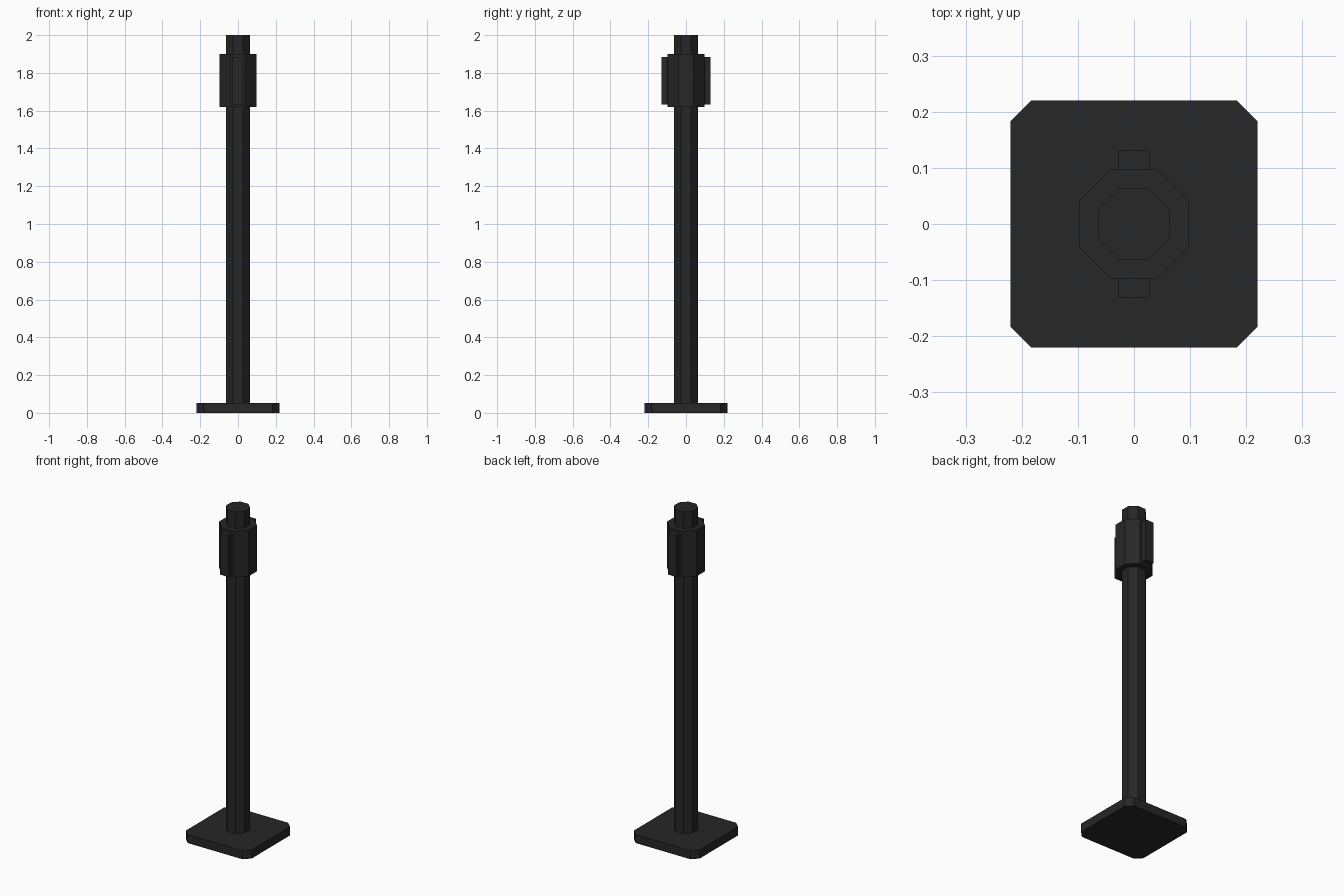
import bpy, bmesh, math

if "Cube" in bpy.data.objects:
    bpy.data.objects.remove(bpy.data.objects["Cube"])

mat = bpy.data.materials.new("dark_metal")
mat.diffuse_color = (0.02, 0.02, 0.02, 1)
mat.use_nodes = True
mat.node_tree.nodes["Principled BSDF"].inputs["Base Color"].default_value = mat.diffuse_color


def prism(name, outline, z0, z1):
    """Extrude a flat outline from z0 up to z1."""
    bm = bmesh.new()
    face = bm.faces.new([bm.verts.new((x, y, z0)) for x, y in outline])
    ext = bmesh.ops.extrude_face_region(bm, geom=[face], use_keep_orig=True)
    for v in ext["geom"]:
        if isinstance(v, bmesh.types.BMVert):
            v.co.z = z1
    bmesh.ops.recalc_face_normals(bm, faces=bm.faces)
    mesh = bpy.data.meshes.new(name)
    bm.to_mesh(mesh)
    bm.free()
    mesh.materials.append(mat)
    obj = bpy.data.objects.new(name, mesh)
    bpy.context.collection.objects.link(obj)
    return obj


def octagon(half, cut):
    """Square of half-width `half` with corners cut off by `cut`."""
    c = half - cut
    return [(half, -c), (half, c), (c, half), (-c, half),
            (-half, c), (-half, -c), (-c, -half), (c, -half)]


REGULAR = 1 - math.tan(math.pi / 8)  # cut ratio of a regular octagon

# Base plate with clipped corners
prism("base_plate", octagon(0.22, 0.037), 0.0, 0.052)

# Octagonal post
prism("post", octagon(0.0635, 0.0635 * REGULAR), 0.05, 2.0)

# Octagonal collar near the top
prism("collar", octagon(0.098, 0.098 * REGULAR), 1.62, 1.90)

# Raised ribs on the front and back of the collar
for name, s in (("front_rib", -1), ("back_rib", 1)):
    prism(name, [(-0.028, s * 0.09), (0.028, s * 0.09),
                 (0.028, s * 0.131), (-0.028, s * 0.131)], 1.632, 1.885)
